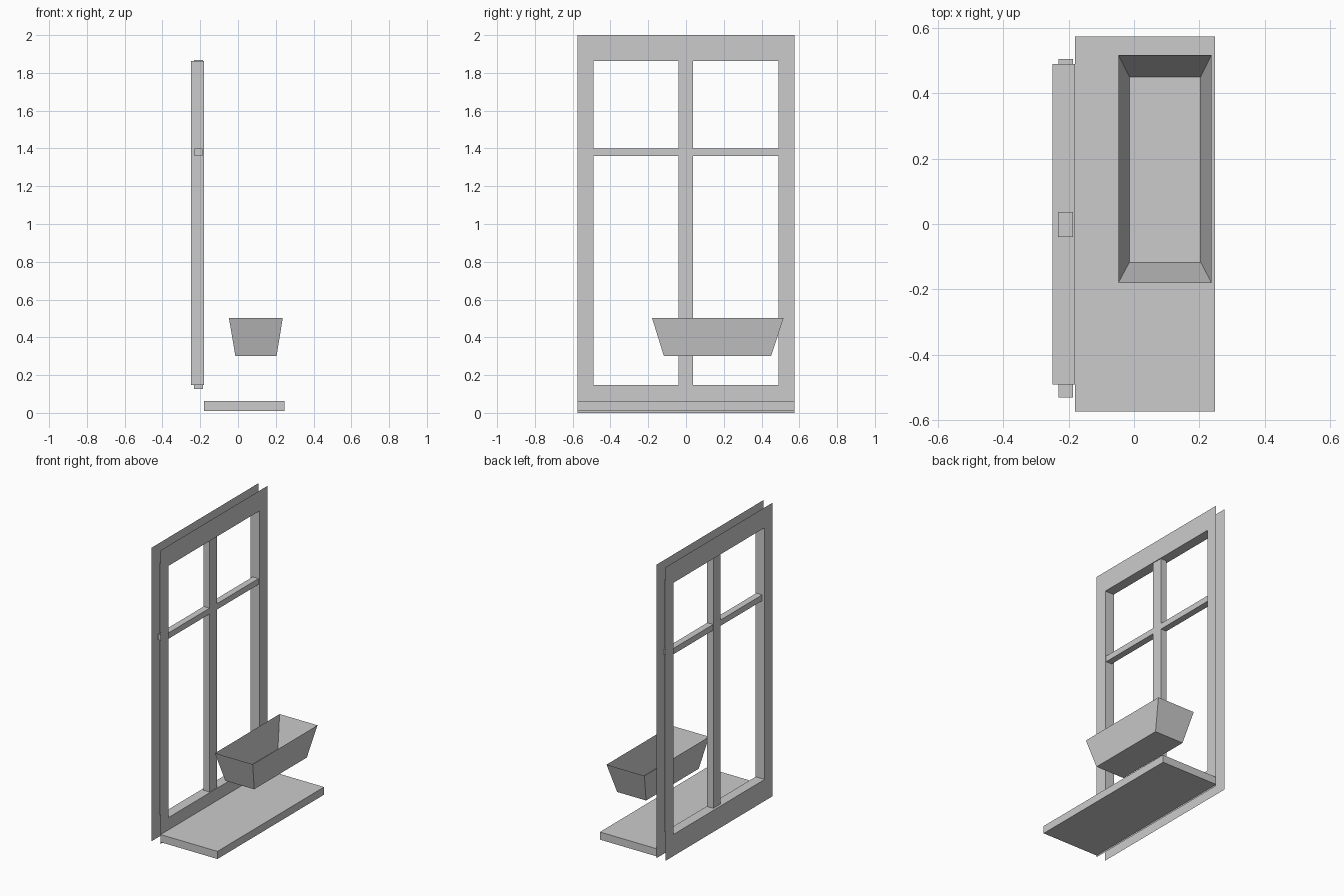
import bpy, bmesh

if "Cube" in bpy.data.objects:
    bpy.data.objects.remove(bpy.data.objects["Cube"])

XB, XF = -0.249, -0.181           # back and front planes of the window frame


def make_object(name, bm):
    bmesh.ops.recalc_face_normals(bm, faces=bm.faces)
    me = bpy.data.meshes.new(name)
    bm.to_mesh(me)
    bm.free()
    ob = bpy.data.objects.new(name, me)
    bpy.context.collection.objects.link(ob)
    return ob


def box(name, x0, x1, y0, y1, z0, z1):
    bm = bmesh.new()
    bmesh.ops.create_cube(bm, size=1)
    for v in bm.verts:
        v.co.x = x1 if v.co.x > 0 else x0
        v.co.y = y1 if v.co.y > 0 else y0
        v.co.z = z1 if v.co.z > 0 else z0
    return make_object(name, bm)


def loop_x(bm, x, y0, y1, z0, z1):
    return [bm.verts.new((x, y, z)) for y, z in ((y0, z0), (y1, z0), (y1, z1), (y0, z1))]


def loop_z(bm, z, x0, x1, y0, y1):
    return [bm.verts.new((x, y, z)) for x, y in ((x0, y0), (x1, y0), (x1, y1), (x0, y1))]


def bridge(bm, a, b):
    for i in range(4):
        j = (i + 1) % 4
        bm.faces.new((a[i], a[j], b[j], b[i]))


# Window frame: two thin facings joined by the lining of the opening
bm = bmesh.new()
outer, opening = (-0.574, 0.574, 0.0, 2.0), (-0.491, 0.489, 0.147, 1.862)
loops = [loop_x(bm, XB, *outer), loop_x(bm, XB, *opening),
         loop_x(bm, XF, *opening), loop_x(bm, XF, *outer)]
for a, b in zip(loops, loops[1:]):
    bridge(bm, a, b)
make_object("window_frame", bm)

# Glazing bars
box("vertical_bar", -0.232, -0.186, -0.039, 0.037, 0.127, 1.868)
box("horizontal_bar", -0.231, -0.187, -0.53, 0.505, 1.36, 1.40)

# Sill
box("sill", XF, 0.247, -0.574, 0.574, 0.011, 0.063)

# Open tapered planter box
bm = bmesh.new()
base = loop_z(bm, 0.30, -0.014, 0.204, -0.117, 0.45)
rim = loop_z(bm, 0.503, -0.048, 0.237, -0.18, 0.517)
bm.faces.new(base)
bridge(bm, base, rim)
make_object("planter", bm)
